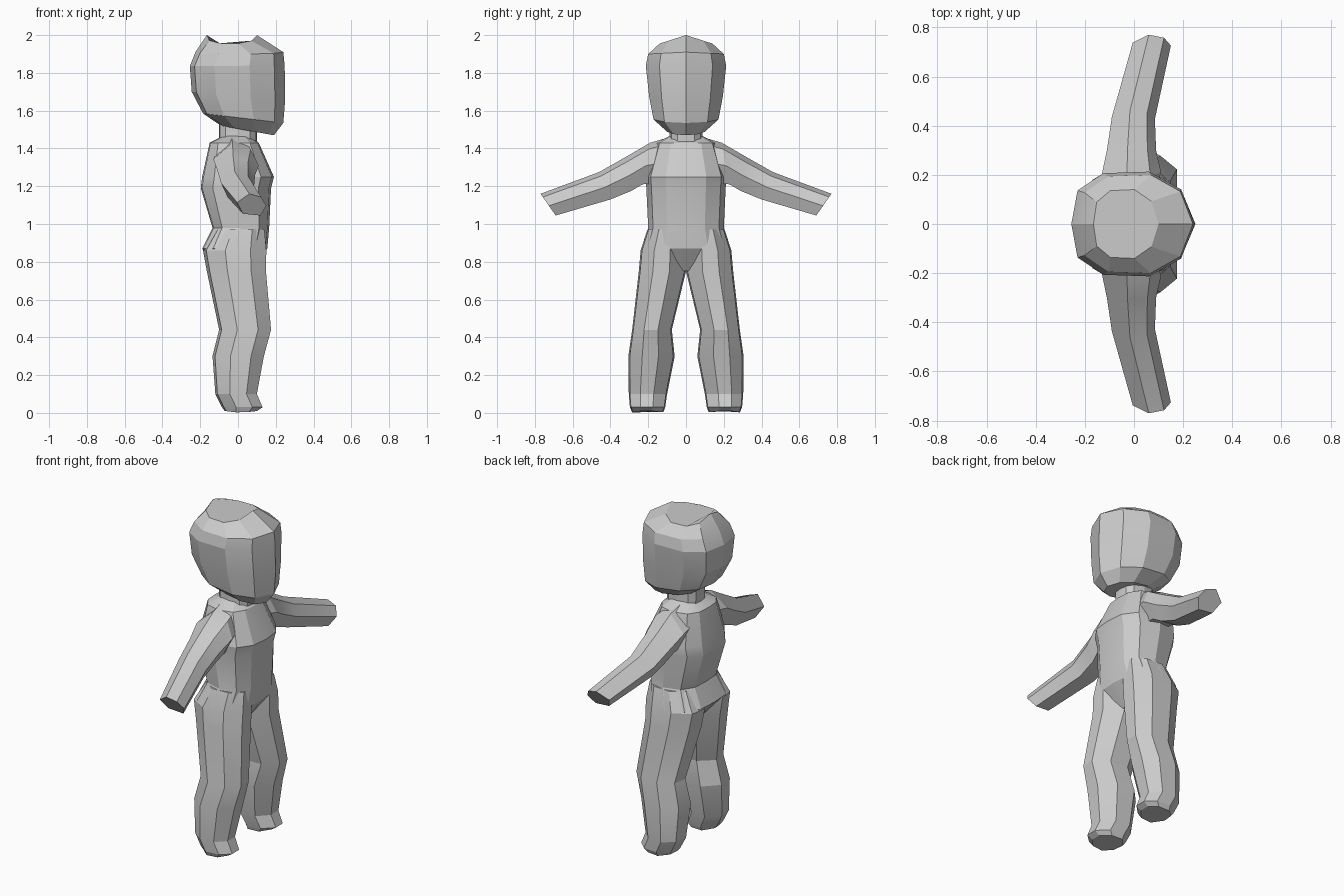
import bpy, bmesh
from math import radians

if "Cube" in bpy.data.objects:
    bpy.data.objects.remove(bpy.data.objects["Cube"])


def loft(name, rings, mirror=False):
    """Skin a list of equal-length point rings, cap both ends, optionally mirror over y."""
    bm = bmesh.new()
    loops = [[bm.verts.new(p) for p in r] for r in rings]
    n = len(loops[0])
    for a, b in zip(loops, loops[1:]):
        for i in range(n):
            j = (i + 1) % n
            bm.faces.new((a[i], a[j], b[j], b[i]))
    bm.faces.new(loops[0])
    bm.faces.new(loops[-1])
    bmesh.ops.recalc_face_normals(bm, faces=bm.faces)
    me = bpy.data.meshes.new(name)
    bm.to_mesh(me)
    bm.free()
    ob = bpy.data.objects.new(name, me)
    bpy.context.collection.objects.link(ob)
    bpy.ops.object.select_all(action='DESELECT')
    ob.select_set(True)
    bpy.context.view_layer.objects.active = ob
    bpy.ops.object.shade_smooth_by_angle(angle=radians(18))
    if mirror:
        m = ob.modifiers.new("Mirror", 'MIRROR')
        m.use_axis = (False, True, False)
    return ob


def lerp(a, b, t):
    return a + (b - a) * t


def full(half):
    """Close a half section (front centre to back centre) symmetrically."""
    return half + [(t, -y) for t, y in reversed(half[1:-1])]


# Head: rings of front z, back z, front x, back x, half width, side drop
HEAD = full([(1, 0), (.89, .66), (.63, 1), (.26, .97), (.05, .64), (0, 0)])
head = [(1.47, 1.52, .19, -.09, .10, 0),
        (1.535, 1.585, .24, -.185, .172, 0),
        (1.66, 1.70, .25, -.245, .195, 0),
        (1.84, 1.835, .247, -.255, .213, 0),
        (1.91, 1.91, .24, -.225, .20, .01),
        (2.0, 2.0, .10, -.165, .14, .045)]
loft("head", [[(lerp(xb, xf, t), y * w, lerp(zb, zf, t) - d * abs(y)) for t, y in HEAD]
              for zf, zb, xf, xb, w, d in head])

# Neck and torso: rings of z, front x, back x, half width
BODY = full([(1, 0), (.97, .5), (.82, .87), (.5, 1), (.17, .86), (.02, .5), (0, 0)])


def body(name, rings):
    loft(name, [[(lerp(xb, xf, t), y * w, z) for t, y in BODY] for z, xf, xb, w in rings])


body("neck", [(1.43, .10, -.10, .09), (1.56, .10, -.10, .085)])
body("torso", [(1.465, .06, -.08, .09),
               (1.43, .11, -.15, .16),
               (1.25, .19, -.19, .215),
               (1.19, .175, -.197, .21),
               (.98, .165, -.135, .20),
               (.87, .155, -.19, .235),
               (.75, .07, -.09, .05)])

# Legs: rings of z, front x, back x, inner y, outer y
LEG = [(1, .35), (1, .7), (.75, .97), (.35, 1), (.05, .75), (0, .35), (.3, 0), (.72, .03)]
legs = [(.97, .14, -.12, .0, .205),
        (.86, .15, -.185, .0, .24),
        (.75, .148, -.165, .0, .25),
        (.44, .175, -.10, .075, .285),
        (.30, .137, -.135, .06, .305),
        (.10, .10, -.12, .10, .303),
        (.03, .13, -.085, .11, .297),
        (.0, .10, -.07, .12, .285)]
loft("leg", [[(lerp(xb, xf, t), lerp(yi, yo, s), z + (.02 * abs(t - .5) if z == 0 else 0))
              for t, s in LEG] for z, xf, xb, yi, yo in legs], True)

# Arms: rings of top y/z, bottom y/z, front x, back x
ARM = [(.42, 1), (.82, .85), (1, .45), (.8, .0), (.2, .08), (0, .6)]
arms = [(.07, 1.465, .10, 1.22, .08, -.12),
        (.19, 1.43, .23, 1.21, .11, -.13),
        (.31, 1.36, .29, 1.175, .09, -.11),
        (.46, 1.275, .40, 1.13, .085, -.09),
        (.77, 1.16, .69, 1.045, .15, -.005)]
loft("arm", [[(lerp(xb, xf, t), lerp(yb, yt, s), lerp(zb, zt, s)) for t, s in ARM]
             for yt, zt, yb, zb, xf, xb in arms], True)
